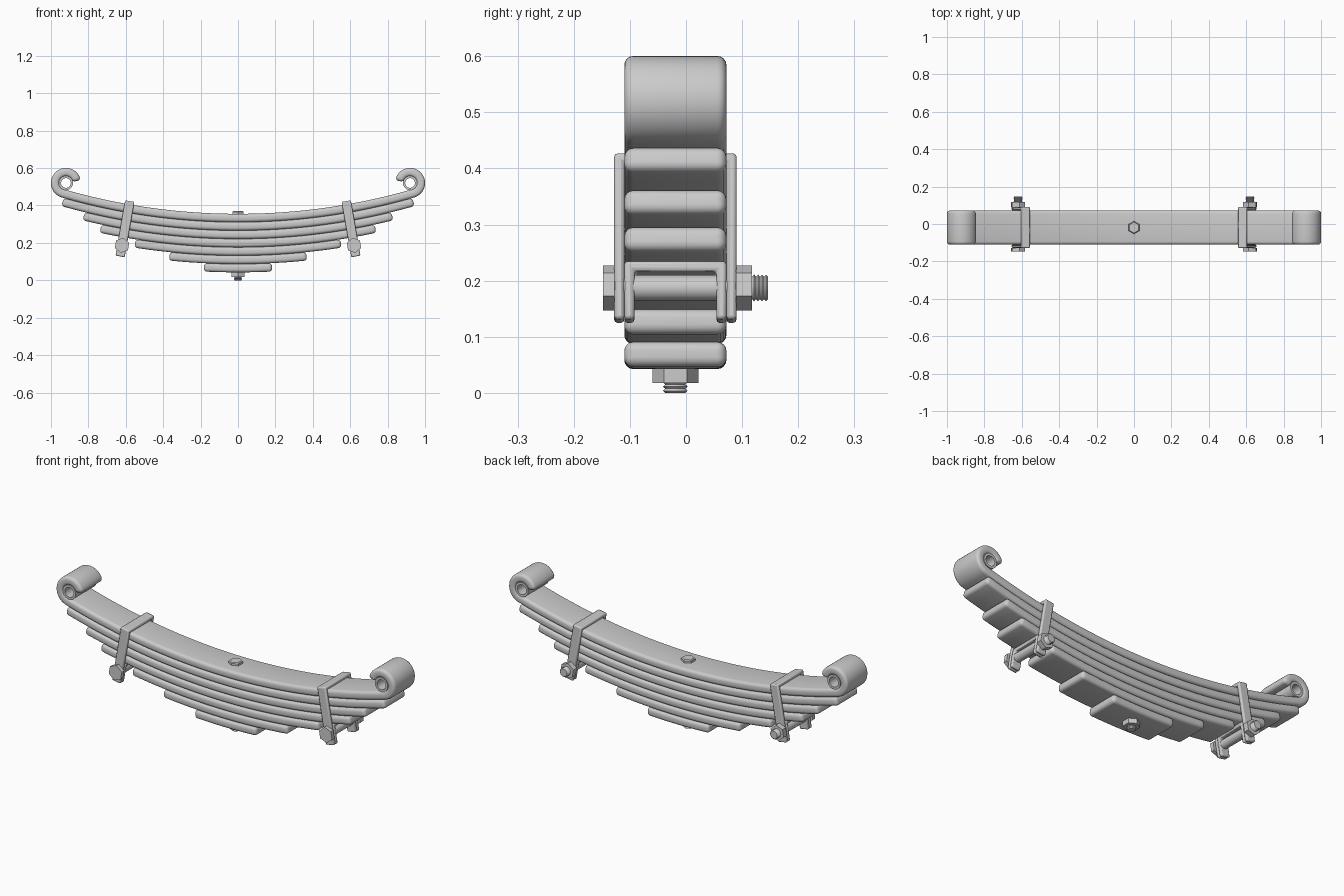
import bpy, bmesh
from math import sin, cos, pi, sqrt, asin, atan2
from mathutils import Matrix, Vector

cube = bpy.data.objects.get("Cube")
if cube:
    bpy.data.objects.remove(cube)

steel = bpy.data.materials.new("grey_steel")
steel.use_nodes = True
steel.diffuse_color = (0.6, 0.6, 0.6, 1)
steel.node_tree.nodes["Principled BSDF"].inputs["Base Color"].default_value = steel.diffuse_color

MID_Y = -0.019       # centre of the leaves across the spring
HALF_W = 0.091       # half width of a leaf
THICK = 0.0447       # leaf thickness
RADIUS = 3.4         # bend radius of the top leaf
ARC_Z = 3.733        # height of the common bend centre
EYE_R = 0.058        # middle radius of the rolled eye
EYE_X = 0.92
ROUND = 0.016        # edge rounding of the leaves


def finish(name, bm, matrix=Matrix(), angle=35, bevel=0):
    bmesh.ops.recalc_face_normals(bm, faces=bm.faces)
    mesh = bpy.data.meshes.new(name)
    bm.to_mesh(mesh)
    bm.free()
    obj = bpy.data.objects.new(name, mesh)
    bpy.context.collection.objects.link(obj)
    mesh.materials.append(steel)
    obj.matrix_world = matrix
    bpy.ops.object.select_all(action='DESELECT')
    obj.select_set(True)
    bpy.context.view_layer.objects.active = obj
    bpy.ops.object.shade_smooth_by_angle(angle=angle * pi / 180)
    if bevel:
        mod = obj.modifiers.new("Bevel", 'BEVEL')
        mod.width, mod.segments = bevel, 2
    return obj


def skin(bm, rings, closed=False):
    """Join rings of points with quads, capping the ends unless closed."""
    rows = [[bm.verts.new(p) for p in ring] for ring in rings]
    pairs = list(zip(rows, rows[1:]))
    if closed:
        pairs.append((rows[-1], rows[0]))
    else:
        bm.faces.new(rows[0])
        bm.faces.new(rows[-1])
    for a, b in pairs:
        for i in range(len(a)):
            j = (i + 1) % len(a)
            bm.faces.new((a[i], a[j], b[j], b[i]))


def lathe(name, profile, sides, matrix, closed=False, angle=35):
    bm = bmesh.new()
    turn = [pi / 2 + 2 * pi * i / sides for i in range(sides)]
    skin(bm, [[(r * cos(a), r * sin(a), h) for a in turn] for r, h in profile], closed)
    return finish(name, bm, matrix, angle)


def thread(radius, depth, start, end, turns):
    """Ridged profile for a bolt tip."""
    step = (end - start) / (2 * turns)
    return [(radius - depth * (i % 2 == 0), start + i * step) for i in range(2 * turns + 1)]


# Leaves: a rounded section swept along an arc, optionally rolled into eyes
def section(inset):
    r = max(ROUND - inset, 0.001)
    w, t = HALF_W - inset - r, THICK / 2 - inset - r
    pts = []
    for k, (sy, st) in enumerate(((1, 1), (-1, 1), (-1, -1), (1, -1))):
        for i in range(5):
            a = (k + i / 4) * pi / 2
            pts.append((sy * w + r * cos(a), st * t + r * sin(a)))
    return pts


def leaf(name, radius, half_angle, eye_angle=0):
    arc_len = radius * half_angle
    total = arc_len + EYE_R * eye_angle

    def frame(s):
        side, d = (1 if s >= 0 else -1), abs(s)
        a = min(d, arc_len) / radius
        centre, r = Vector((0, 0, ARC_Z)), radius
        if d > arc_len:
            centre += Vector((sin(a), 0, -cos(a))) * (radius - EYE_R)
            r = EYE_R
            a += (d - arc_len) / EYE_R
        inward = Vector((-sin(a), 0, cos(a)))
        point = centre - inward * r
        point.x *= side
        inward.x *= side
        return point, inward

    half = [(arc_len * i / 20, 0) for i in range(21)]
    if eye_angle:
        half += [(arc_len + (total - ROUND - arc_len) * i / 28, 0) for i in range(1, 28)]
    else:
        half = [(s * (total - ROUND) / arc_len, 0) for s, _ in half[:-1]]
    for i in range(5):
        a = i / 4 * pi / 2
        half.append((total - ROUND + ROUND * sin(a), ROUND * (1 - cos(a))))
    stations = [(-s, inset) for s, inset in reversed(half[1:])] + half
    rings = []
    for s, inset in stations:
        p, n = frame(s)
        rings.append([p + n * v + Vector((0, MID_Y + u, 0)) for u, v in section(inset)])
    bm = bmesh.new()
    skin(bm, rings)
    finish(name, bm, angle=40)


eye_bend = asin(EYE_X / (RADIUS - EYE_R))
leaf("main_leaf", RADIUS, eye_bend, 4.25)
for n, reach in enumerate((0.938, 0.825, 0.735, 0.55, 0.367, 0.182), 1):
    r = RADIUS + THICK * n
    leaf(f"leaf_{n + 1}", r, asin(reach / r))

# Bushings inside the rolled eyes
eye_z = ARC_Z - sqrt((RADIUS - EYE_R) ** 2 - EYE_X ** 2)
along_y = Matrix.Rotation(-pi / 2, 4, 'X')
for side, label in ((1, "left"), (-1, "right")):
    h = HALF_W - 0.003
    lathe(f"{label}_eye_bushing", [(0.038, -h), (0.038, h), (0.026, h), (0.026, -h)], 32,
          Matrix.Translation((side * EYE_X, MID_Y, eye_z)) @ along_y, closed=True)

# Centre bolt
base = Matrix.Translation((0, MID_Y, 0))
lathe("centre_bolt_head", [(0.034, 0.345), (0.034, 0.366), (0.029, 0.371)], 6, base, angle=20)
lathe("centre_bolt_nut", [(0.041, 0.018), (0.041, 0.05)], 6, base)
lathe("centre_bolt_thread", thread(0.022, 0.004, 0, 0.03, 4), 24, base, angle=20)


# Clamps: an outer strap over the stack, an inner bracket below, and a cross bolt
def channel(name, half_w, top, bottom, wall, depth, matrix):
    inner = half_w - wall
    outline = [(-half_w, bottom), (-half_w, top), (half_w, top), (half_w, bottom),
               (inner, bottom), (inner, top - wall), (-inner, top - wall), (-inner, bottom)]
    bm = bmesh.new()
    skin(bm, [[(x, y, z) for y, z in outline] for x in (-depth / 2, depth / 2)])
    finish(name, bm, matrix, bevel=0.006)


BOLT_X, BOLT_Z = 0.62, 0.187
lean = atan2(BOLT_X, ARC_Z - BOLT_Z)
for side, label in ((1, "left"), (-1, "right")):
    place = Matrix.Translation((side * BOLT_X, MID_Y, BOLT_Z)) @ Matrix.Rotation(-side * lean, 4, 'Y')
    channel(f"{label}_clamp_strap", 0.109, 0.24, -0.06, 0.018, 0.05, place)
    channel(f"{label}_clamp_bracket", 0.091, 0.045, -0.06, 0.018, 0.05, place)
    axis = place @ along_y
    lathe(f"{label}_clamp_bolt_head", [(0.041, -0.129), (0.041, -0.108)], 6, axis)
    lathe(f"{label}_clamp_bolt_shank", [(0.023, -0.11), (0.023, 0.13)], 24, axis)
    lathe(f"{label}_clamp_nut", [(0.041, 0.108), (0.041, 0.137)], 6, axis)
    lathe(f"{label}_clamp_bolt_thread", thread(0.024, 0.004, 0.13, 0.165, 5), 24, axis, angle=20)
